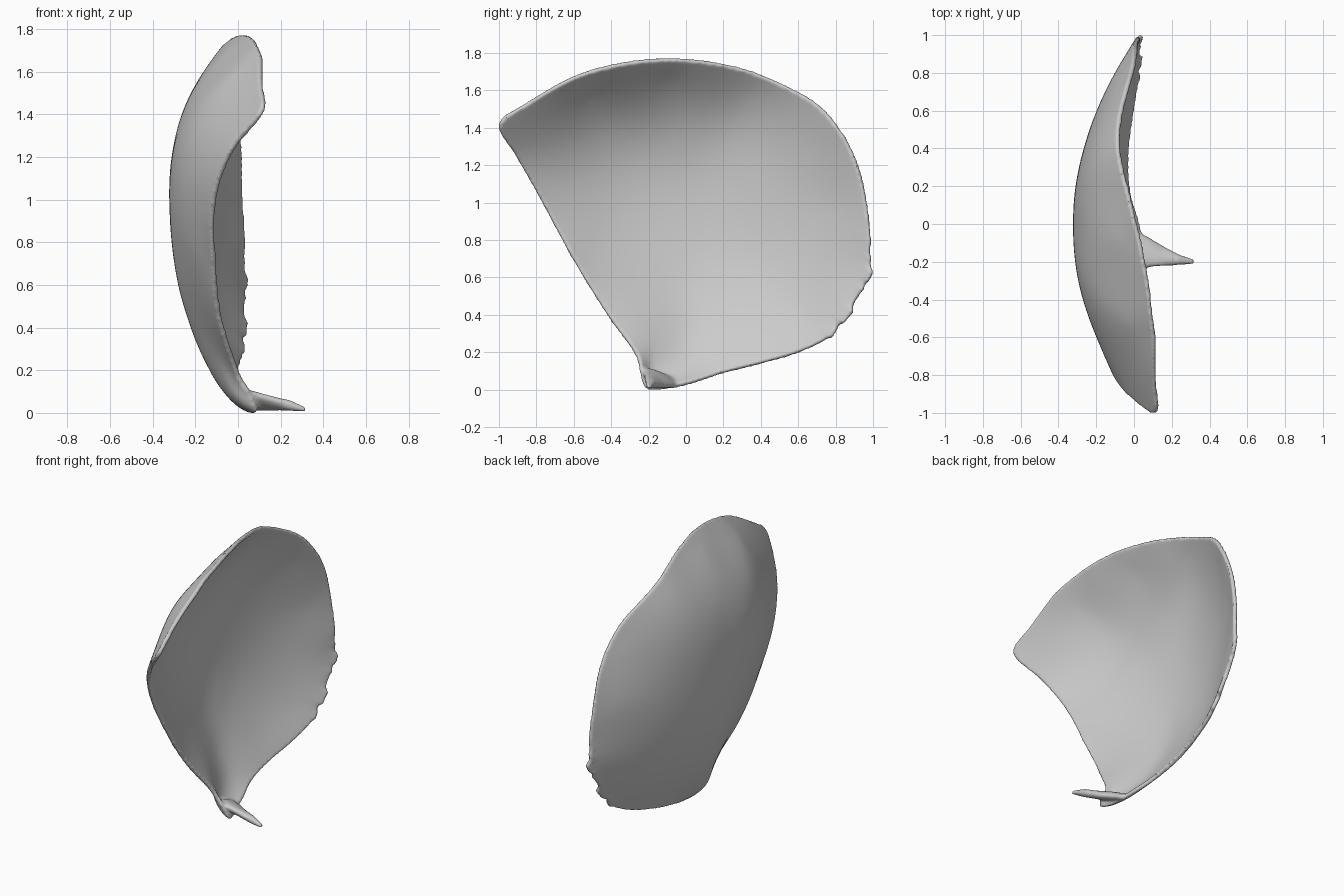
import bpy, bmesh, math, random
from mathutils import Vector

if "Cube" in bpy.data.objects:
    bpy.data.objects.remove(bpy.data.objects["Cube"])
random.seed(4)

# Rim of the shell: (y, z, x, bulge exponent, extra curl at the very edge)
RIM = [(-1.0, 1.415, .115, 2.5, 0), (-.85, 1.53, .112, 2.7, 0), (-.6, 1.67, .11, 2.8, 0),
       (-.35, 1.742, .08, 2.8, 0), (-.1, 1.766, .035, 2.8, 0), (.15, 1.746, -.025, 2.7, 0),
       (.4, 1.68, -.08, 2.6, 0), (.68, 1.54, -.045, 2.4, 0), (.82, 1.39, -.005, 2.2, 0),
       (.91, 1.22, .01, 2, 0), (.965, 1.0, .015, 2, 0), (.99, .75, .03, 2, 0),
       (.99, .63, .03, 2, 0), (.925, .49, .03, 2, 0), (.84, .36, .025, 2, 0),
       (.75, .27, .015, 2, 0), (.59, .195, -.01, 2, 0), (.4, .14, -.035, 2, 0),
       (.2, .09, -.04, 2, .01), (.02, .035, -.03, 2, .05), (-.1, .012, -.03, 2, .08),
       (-.205, .01, -.02, 2, .11), (-.237, .09, -.02, 2, .08), (-.275, .2, -.025, 2, .02),
       (-.42, .4, -.075, 2, 0), (-.605, .7, -.11, 2, 0), (-.795, 1.05, -.10, 2, 0),
       (-.91, 1.25, -.015, 2.2, 0)]
CENTRE, DEPTH, RINGS, SUB = Vector((0, .95)), -.308, 36, 6


def catmull(a, b, c, d, t):
    return [.5 * (2 * q + (r - p) * t + (2 * p - 5 * q + 4 * r - s) * t * t
                  + (3 * q - p - 3 * r + s) * t ** 3) for p, q, r, s in zip(a, b, c, d)]


def solve(m):
    """Gaussian elimination on an augmented matrix."""
    k = len(m)
    for c in range(k):
        p = max(range(c, k), key=lambda r: abs(m[r][c]))
        m[c], m[p] = m[p], m[c]
        for r in range(k):
            if r != c and m[r][c]:
                f = m[r][c] / m[c][c]
                m[r] = [a - f * b for a, b in zip(m[r], m[c])]
    return [m[r][k] / m[r][r] for r in range(k)]


def kernel(dy, dz):
    d = dy * dy + dz * dz
    return d * math.log(d) if d > 1e-12 else 0


def thin_plate(pts):
    """Smooth sheet x(y, z) through points (y, z, x, slack)."""
    rows = [[kernel(y - b[0], z - b[1]) + (s if i == j else 0) for j, b in enumerate(pts)]
            + [1, y, z, x] for i, (y, z, x, s) in enumerate(pts)]
    for col in ([1] * len(pts), [p[0] for p in pts], [p[1] for p in pts]):
        rows.append(list(col) + [0, 0, 0, 0])
    w = solve(rows)
    return lambda y, z: (sum(a * kernel(y - p[0], z - p[1]) for a, p in zip(w, pts))
                         + w[-3] + w[-2] * y + w[-1] * z)


def new_object(name, bm):
    bmesh.ops.recalc_face_normals(bm, faces=bm.faces)
    me = bpy.data.meshes.new(name)
    bm.to_mesh(me)
    bm.free()
    ob = bpy.data.objects.new(name, me)
    bpy.context.collection.objects.link(ob)
    bpy.context.view_layer.objects.active = ob
    return ob


def bridge(bm, rings):
    for a, b in zip(rings, rings[1:]):
        for i in range(len(a)):
            j = (i + 1) % len(a)
            bm.faces.new((a[i], a[j], b[j], b[i]))


# Smooth closed rim with a ragged stretch along the lower back edge
n = len(RIM)
rim = []
for i in range(n):
    for k in range(SUB):
        p = catmull(RIM[i - 1], RIM[i], RIM[(i + 1) % n], RIM[(i + 2) % n], k / SUB)
        rag = random.uniform(-.012, .012) if 11 <= i <= 14 else 0
        rim.append(p + [rag])

# Bulge: rim points plus a few depth samples between the corners
pts = [(y, z, x, .0005) for y, z, x, e, c in RIM] + [(*CENTRE, DEPTH, .002)]
for i in (2, 4, 6, 8, 10, 15, 17, 19, 25):
    y, z, x, e, c = RIM[i]
    for r in (.42, .7, .87):
        pts.append((y * r, CENTRE.y + (z - CENTRE.y) * r, DEPTH + (x - DEPTH) * r ** e, .004))
bulge = thin_plate(pts)

# Bowl shaped shell
bm = bmesh.new()
hub = bm.verts.new((bulge(*CENTRE), *CENTRE))
rings = []
for k in range(1, RINGS + 1):
    r = k / RINGS
    ring = []
    for y, z, x, e, c, g in rim:
        s = r + g * r ** 40
        py, pz = y * s, CENTRE.y + (z - CENTRE.y) * s
        ring.append(bm.verts.new((bulge(py, pz) + c * r ** 20 + g * .6 * r ** 40, py, pz)))
    rings.append(ring)
bridge(bm, rings)
for i in range(len(rim)):
    bm.faces.new((hub, rings[0][i], rings[0][(i + 1) % len(rim)]))
shell = new_object("curved_shell", bm)
sol = shell.modifiers.new("thickness", "SOLIDIFY")
sol.thickness, sol.offset = .026, 0
bpy.ops.object.modifier_apply(modifier=sol.name)

# Tapered spur at the foot: (x, y, z, y radius, z radius, lean towards the front)
SPUR = [(-.02, -.12, .07, .08, .012, .2), (.03, -.132, .062, .09, .03, .5),
        (.08, -.15, .054, .08, .032, .4), (.15, -.168, .044, .055, .029, .4),
        (.24, -.19, .034, .028, .026, .1), (.318, -.2, .014, .013, .011, 0)]
bm = bmesh.new()
loops = []
for x, y, z, ry, rz, lean in SPUR:
    ring = []
    for k in range(20):
        a = math.tau * k / 20
        dy = ry * math.cos(a)
        ring.append(bm.verts.new((x, y + dy, z + rz * math.sin(a) - lean * dy)))
    loops.append(ring)
bridge(bm, loops)
bm.faces.new(loops[0])
bm.faces.new(loops[-1])
spur = new_object("spur", bm)

# Merge both into one smooth skin
spur.select_set(True)
shell.select_set(True)
bpy.context.view_layer.objects.active = shell
bpy.ops.object.join()
rem = shell.modifiers.new("blend", "REMESH")
rem.mode, rem.voxel_size = "VOXEL", .0095
bpy.ops.object.modifier_apply(modifier=rem.name)
smo = shell.modifiers.new("soften", "SMOOTH")
smo.factor, smo.iterations = .5, 6
bpy.ops.object.modifier_apply(modifier=smo.name)
low = min(v.co.z for v in shell.data.vertices)
for v in shell.data.vertices:
    v.co.z -= low
bpy.ops.object.shade_smooth()
